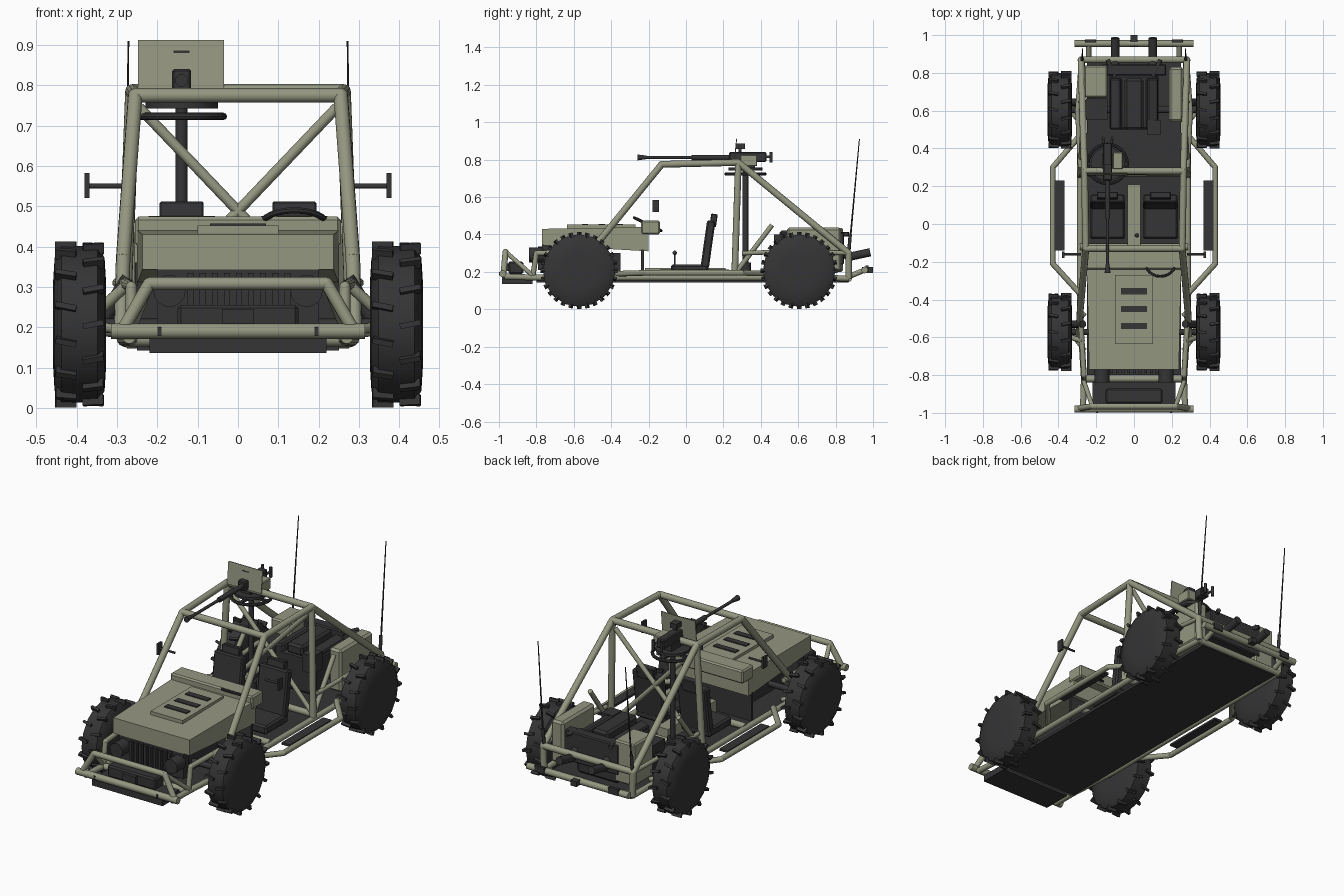
import bpy, bmesh, math
from mathutils import Vector, Matrix, Euler

if "Cube" in bpy.data.objects:
    bpy.data.objects.remove(bpy.data.objects["Cube"])


def material(name, c):
    m = bpy.data.materials.new(name)
    m.diffuse_color = (*c, 1)
    m.use_nodes = True
    m.node_tree.nodes["Principled BSDF"].inputs["Base Color"].default_value = m.diffuse_color
    return m


OLIVE = material("olive", (0.30, 0.31, 0.22))
DARK = material("dark", (0.035, 0.035, 0.037))


def finish(name, bm, mat):
    bmesh.ops.recalc_face_normals(bm, faces=bm.faces)
    me = bpy.data.meshes.new(name)
    bm.to_mesh(me)
    bm.free()
    me.materials.append(mat)
    ob = bpy.data.objects.new(name, me)
    bpy.context.collection.objects.link(ob)
    return ob


def add_box(bm, lo, hi, rot=(0, 0, 0)):
    lo, hi = Vector(lo), Vector(hi)
    m = Matrix.Translation((lo + hi) / 2) @ Euler(rot).to_matrix().to_4x4() @ Matrix.Diagonal((*(hi - lo), 1))
    bmesh.ops.create_cube(bm, size=1, matrix=m)


def box(name, lo, hi, mat=DARK, rot=(0, 0, 0), bevel=0):
    bm = bmesh.new()
    add_box(bm, lo, hi, rot)
    if bevel:
        bmesh.ops.bevel(bm, geom=bm.edges[:], offset=bevel, segments=1, affect='EDGES')
    return finish(name, bm, mat)


def tube(name, pts, r=0.016, mat=OLIVE, r2=None, sides=12):
    bm = bmesh.new()
    pts = [Vector(p) for p in pts]
    for a, b in zip(pts, pts[1:]):
        d = b - a
        m = Matrix.Translation((a + b) / 2) @ d.to_track_quat('Z', 'Y').to_matrix().to_4x4()
        bmesh.ops.create_cone(bm, cap_ends=True, segments=sides, radius1=r,
                              radius2=r if r2 is None else r2, depth=d.length, matrix=m)
    for p in pts[1:-1]:
        bmesh.ops.create_icosphere(bm, subdivisions=2, radius=r, matrix=Matrix.Translation(p))
    return finish(name, bm, mat)


def pair(name, pts, **kw):
    for s, side in ((-1, "left_"), (1, "right_")):
        tube(side + name, [(s * x, y, z) for x, y, z in pts], **kw)


def lathe(name, profile, mat, matrix, sides=24, closed=False):
    # profile of (height, radius) turned round z
    bm = bmesh.new()
    rings = [[bm.verts.new((r * math.cos(a), r * math.sin(a), h)) for h, r in profile]
             for a in (2 * math.pi * i / sides for i in range(sides))]
    n = len(profile)
    for i in range(sides):
        p, q = rings[i], rings[(i + 1) % sides]
        for j in range(n if closed else n - 1):
            k = (j + 1) % n
            bm.faces.new((p[j], q[j], q[k], p[k]))
    bmesh.ops.remove_doubles(bm, verts=bm.verts, dist=1e-5)
    bmesh.ops.transform(bm, matrix=matrix, verts=bm.verts)
    return finish(name, bm, mat)


def ring(name, centre, R, r, rot=(0, 0, 0)):
    prof = [(r * math.sin(t), R + r * math.cos(t)) for t in (math.pi / 4 * i for i in range(8))]
    return lathe(name, prof, DARK, Matrix.Translation(centre) @ Euler(rot).to_matrix().to_4x4(), closed=True)


# wheels: solid tyres with staggered tread lugs
TYRE = [(-.065, 0), (-.066, .10), (-.062, .165), (-.045, .194), (.045, .194), (.062, .165), (.066, .10), (.065, 0)]
for s in (-1, 1):
    for y, end in ((-.572, "front"), (.605, "rear")):
        c = Vector((s * .393, y, .207))
        lathe(end + "_wheel", TYRE, DARK, Matrix.Translation(c) @ Matrix.Rotation(math.pi / 2, 4, 'Y'), 16)
        bm = bmesh.new()
        for i in range(28):
            v0 = len(bm.verts)
            o = .034 if i % 2 else -.034
            add_box(bm, (o - .026, -.007, .18), (o + .026, .007, .206), (0, 0, .2 if i % 2 else -.2))
            bm.verts.ensure_lookup_table()
            bmesh.ops.transform(bm, verts=bm.verts[v0:],
                                matrix=Matrix.Translation(c) @ Matrix.Rotation(i * math.pi / 14, 4, 'X'))
        finish(end + "_tread", bm, DARK)

# suspension
pair("front_axle", [(.1, -.572, .205), (.345, -.572, .205)], r=.016, mat=DARK)
pair("rear_axle", [(.1, .605, .205), (.345, .605, .205)], r=.018, mat=DARK)
for y, e in ((-.57, "front"), (.605, "rear")):
    pair(e + "_shock", [(.27, y + .04, .32), (.335, y + .04, .22)], r=.02, mat=DARK)
    for d in (-.1, .1):
        pair(e + "_wishbone", [(.26, y + d, .19), (.34, y, .2)], r=.012)
pair("front_link", [(.27, -.62, .31), (.335, -.60, .25)], r=.014)

# floor pan and skid plate
box("floor_pan", (-.25, -.8, .142), (.25, .87, .158))
box("skid_plate", (-.22, -.985, .136), (.22, -.82, .172))

# chassis rails and roll cage
pair("lower_rail", [(.27, -.97, .175), (.265, -.82, .17), (.285, -.5, .17), (.285, .6, .17), (.275, .87, .165)])
pair("cage_side", [(.29, -.6, .19), (.285, -.46, .37), (.255, -.13, .775), (.262, .28, .785), (.28, .87, .3), (.275, .87, .165)], r=.018)
pair("hoop_leg", [(.262, .28, .785), (.285, .26, .18)], r=.018)
pair("rear_strut", [(.285, .27, .2), (.275, .46, .45)], r=.013)
pair("hoop_brace", [(.245, .28, .745), (-.275, .265, .2)], r=.013)
pair("front_rail", [(.285, -.46, .31), (.265, -.8, .3), (.265, -.82, .17)], r=.014)
pair("rear_side_rail", [(.285, .3, .3), (.3, .6, .31), (.28, .87, .3)], r=.012)
for y, z, w in ((-.13, .775, .255), (.28, .785, .262), (.87, .3, .28), (.87, .165, .275), (-.82, .17, .265), (-.12, .18, .285), (.27, .19, .285)):
    tube("cross_tube", [(-w, y, z), (w, y, z)], r=.018)

# side guard bars and steps
pair("side_guard", [(.285, -.37, .19), (.43, -.21, .195), (.43, .3, .195), (.285, .47, .19)], r=.015)
for s in (-1, 1):
    box("side_step", (s * .395 - .026, -.14, .2), (s * .395 + .026, .23, .212))

# bumpers
tube("front_bumper", [(-.315, -.98, .19), (.315, -.98, .19)], r=.019)
tube("bull_bar", [(-.285, -.975, .195), (-.22, -.965, .308), (.22, -.965, .308), (.285, -.975, .195)], r=.016)
pair("bull_bar_stay", [(.22, -.965, .308), (.27, -.82, .18)], r=.012)
tube("rear_bumper", [(-.315, .955, .21), (.315, .955, .21)], r=.018)
pair("rear_bumper_stay", [(.24, .86, .17), (.24, .955, .21)], r=.014)
box("tow_hitch", (-.018, .94, .195), (.018, 1.0, .225))
for s in (-1, 1):
    box("shackle", (s * .195 - .005, -1.0, .18), (s * .195 + .005, -.965, .2))
    box("tail_light", (s * .23 - .03, .96, .2), (s * .23 + .03, .977, .235))
box("winch", (-.15, -.95, .19), (.15, -.87, .255), bevel=.008)
box("winch_guide", (-.04, -.97, .205), (.04, -.945, .245))

# hood: tapered wedge with louvred panel
hood = box("hood", (-.25, -.77, .31), (.25, -.2, .44), OLIVE)
for v in hood.data.vertices:
    if v.co.y < -.5:
        v.co.x *= .95
        v.co.z = .343 if v.co.z < .35 else .43
box("hood_panel", (-.1, -.635, .43), (.1, -.27, .452), OLIVE)
for y in (-.54, -.45, -.355):
    box("hood_louvre", (-.07, y - .017, .445), (.07, y + .017, .457))
box("firewall", (-.25, -.24, .16), (.25, -.225, .32))

# grille, headlights
box("grille", (-.2, -.77, .2), (.2, -.72, .345))
for i in range(9):
    box("grille_slat", (-.125 + i * .03, -.79, .21), (-.11 + i * .03, -.765, .335))
pair("headlight", [(.17, -.76, .29), (.17, -.84, .29)], r=.04, mat=DARK, sides=16)
box("front_engine", (-.12, -.7, .158), (.12, -.35, .3))

# dashboard, steering wheel, mirrors
box("dashboard", (-.255, -.24, .4), (.255, -.14, .474), OLIVE, bevel=.008)
ring("steering_wheel", (.14, -.205, .455), .08, .008, (-.45, 0, 0))
tube("steering_column", [(.14, -.205, .45), (.14, -.26, .36)], r=.012, mat=DARK)
pair("mirror_stalk", [(.28, -.16, .55), (.372, -.16, .55)], r=.006, mat=DARK)
for s in (-1, 1):
    box("mirror", (s * .375 - .006, -.18, .52), (s * .375 + .006, -.145, .583))

# seats and console
for s in (-1, 1):
    x = s * .14
    box("seat_cushion", (x - .092, -.08, .19), (x + .092, .12, .24), bevel=.01)
    box("seat_back", (x - .09, .095, .22), (x + .09, .14, .475), rot=(-.14, 0, 0), bevel=.008)
    box("headrest", (x - .055, .13, .44), (x + .055, .165, .51), rot=(-.14, 0, 0), bevel=.004)
box("console", (-.035, -.22, .16), (.035, .21, .222), OLIVE)
tube("gear_lever", [(.015, -.06, .22), (.015, -.06, .3)], r=.005, mat=DARK)
bm = bmesh.new()
bmesh.ops.create_icosphere(bm, subdivisions=2, radius=.012, matrix=Matrix.Translation((.015, -.06, .302)))
finish("gear_knob", bm, DARK)

# rear engine bay with storage boxes and exhausts
box("engine_block", (-.13, .5, .16), (.13, .79, .37), bevel=.012)
box("engine_cover", (-.05, .5, .36), (.05, .77, .42), bevel=.012)
for s in (-1, 1):
    box("rocker_cover", (s * .095 - .03, .5, .35), (s * .095 + .03, .77, .395), rot=(0, s * .3, 0), bevel=.008)
    tube("exhaust", [(s * .1, .8, .34), (s * .1, .87, .28), (s * .1, .985, .305)], r=.022, mat=DARK)
box("radiator", (-.17, .785, .24), (.17, .845, .41), bevel=.006)
box("air_filter", (.07, .47, .3), (.14, .55, .4))
box("left_storage_box", (-.265, .67, .2), (-.14, .84, .435), OLIVE, bevel=.008)
box("left_battery", (-.255, .55, .2), (-.14, .665, .36))
box("right_fuel_tank", (.185, .54, .2), (.262, .83, .437), OLIVE, bevel=.012)
pair("intake_pipe", [(.1, .78, .4), (.14, .87, .4)], r=.012, mat=DARK)

# whip antennas
pair("antenna_base", [(.275, .87, .3), (.275, .878, .4)], r=.009, mat=DARK)
pair("antenna", [(.275, .875, .34), (.272, .927, .91)], r=.005, r2=.0025, mat=DARK, sides=6)

# gun pedestal and turntable
GX, GY = -.14, .318
tube("gun_post", [(GX, GY, .155), (GX, GY, .79)], r=.015, mat=DARK)
tube("post_base", [(GX, GY, .158), (GX, GY, .25)], r=.03, mat=DARK)
ring("gun_ring", (GX, GY, .723), .104, .009)
for a in (0, math.pi / 2):
    box("ring_spoke", (GX - .1, GY - .008, .717), (GX + .1, GY + .008, .729), rot=(0, 0, a))
tube("gun_turntable", [(GX, GY, .742), (GX, GY, .757)], r=.09, mat=DARK, sides=20)
box("gun_cradle", (GX - .03, .27, .755), (GX + .03, .37, .795))

# gun, ammunition box and shield
box("gun_body", (GX - .024, .23, .788), (GX + .024, .43, .84), bevel=.005)
tube("barrel_jacket", [(GX, .24, .812), (GX, .03, .812)], r=.014, mat=DARK)
tube("barrel", [(GX, .04, .812), (GX, -.22, .812)], r=.008, mat=DARK)
tube("muzzle", [(GX, -.21, .812), (GX, -.26, .812)], r=.009, r2=.016, mat=DARK)
box("gun_sight", (GX - .02, .265, .858), (GX + .02, .315, .886))
box("sight_post", (GX - .006, .282, .835), (GX + .006, .296, .862))
for s in (-1, 1):
    tube("gun_grip", [(GX + s * .02, .42, .815), (GX + s * .025, .455, .815)], r=.007, mat=DARK)
    tube("grip_handle", [(GX + s * .025, .455, .785), (GX + s * .025, .455, .842)], r=.008, mat=DARK)
box("ammo_box", (GX + .028, .29, .765), (GX + .08, .38, .825), OLIVE, bevel=.004)
box("gun_shield", (-.248, .262, .788), (-.035, .267, .912), OLIVE, rot=(-.1, 0, 0))

# soften round parts, keep hard edges
for o in bpy.data.objects:
    o.select_set(True)
    bpy.context.view_layer.objects.active = o
bpy.ops.object.shade_smooth_by_angle(angle=math.radians(35))
